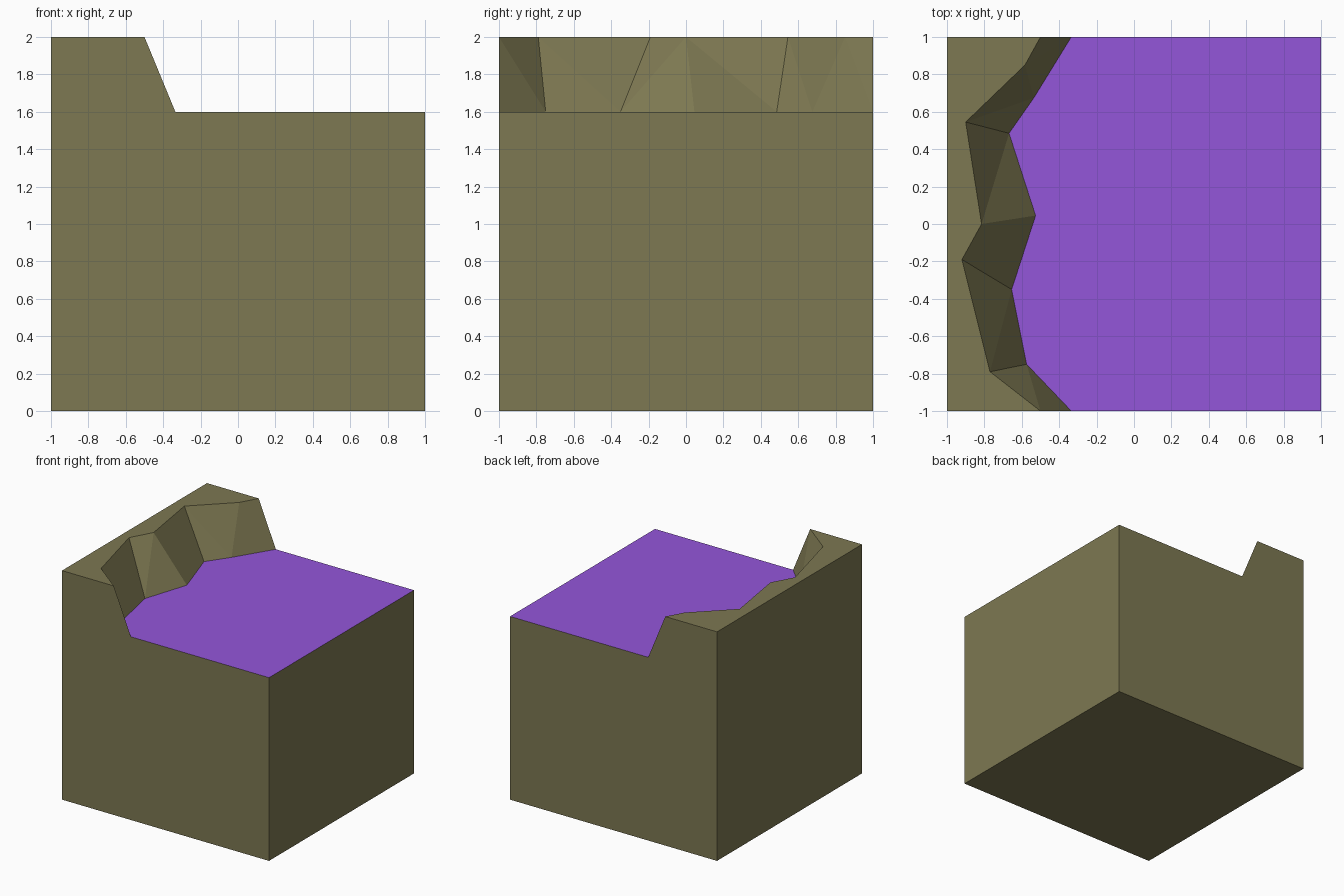
import bpy
import bmesh

if "Cube" in bpy.data.objects:
    bpy.data.objects.remove(bpy.data.objects["Cube"])

GROUND_Z, RIM_Z = 1.6, 2.0

# Cliff outline seen from above, back to front: upper rim and matching foot
RIM = [(-0.5, 1), (-0.583, 0.85), (-0.9, 0.545), (-0.815, 0.0),
       (-0.92, -0.19), (-0.77, -0.79), (-0.5, -1)]
FOOT = [(-0.335, 1), (-0.535, 0.675), (-0.668, 0.485), (-0.526, 0.045),
        (-0.654, -0.35), (-0.574, -0.75), (-0.335, -1)]


def material(name, rgb):
    mat = bpy.data.materials.new(name)
    mat.diffuse_color = (*rgb, 1)
    mat.use_nodes = True
    mat.node_tree.nodes["Principled BSDF"].inputs["Base Color"].default_value = mat.diffuse_color
    return mat


bm = bmesh.new()


def vert(x, y, z):
    return bm.verts.new((x, y, z))


rim = [vert(x, y, RIM_Z) for x, y in RIM]
foot = [vert(x, y, GROUND_Z) for x, y in FOOT]
# Block corners, each pair ordered back then front
base_l = [vert(-1, y, 0) for y in (1, -1)]
base_r = [vert(1, y, 0) for y in (1, -1)]
top_l = [vert(-1, y, RIM_Z) for y in (1, -1)]
top_r = [vert(1, y, GROUND_Z) for y in (1, -1)]

# Bottom, left and right walls
bm.faces.new(base_l + base_r[::-1])
bm.faces.new(base_l + top_l[::-1])
bm.faces.new(base_r + top_r[::-1])
# Back and front walls with the stepped profile
for i, end in ((0, 0), (1, -1)):
    bm.faces.new([base_l[i], base_r[i], top_r[i], foot[end], rim[end], top_l[i]])
# Ledge on top of the cliff
bm.faces.new(rim + top_l[::-1])
# Lower ground, painted
ground = bm.faces.new(foot + top_r[::-1])
ground.material_index = 1
# Jagged cliff facets
for i in range(len(RIM) - 1):
    bm.faces.new([rim[i], foot[i], foot[i + 1], rim[i + 1]])

bmesh.ops.recalc_face_normals(bm, faces=bm.faces)
bmesh.ops.triangulate(bm, faces=bm.faces)

mesh = bpy.data.meshes.new("cliff_block")
bm.to_mesh(mesh)
bm.free()
mesh.materials.append(material("olive rock", (0.205, 0.188, 0.084)))
mesh.materials.append(material("purple ground", (0.296, 0.093, 0.70)))
block = bpy.data.objects.new("cliff_block", mesh)
bpy.context.collection.objects.link(block)
